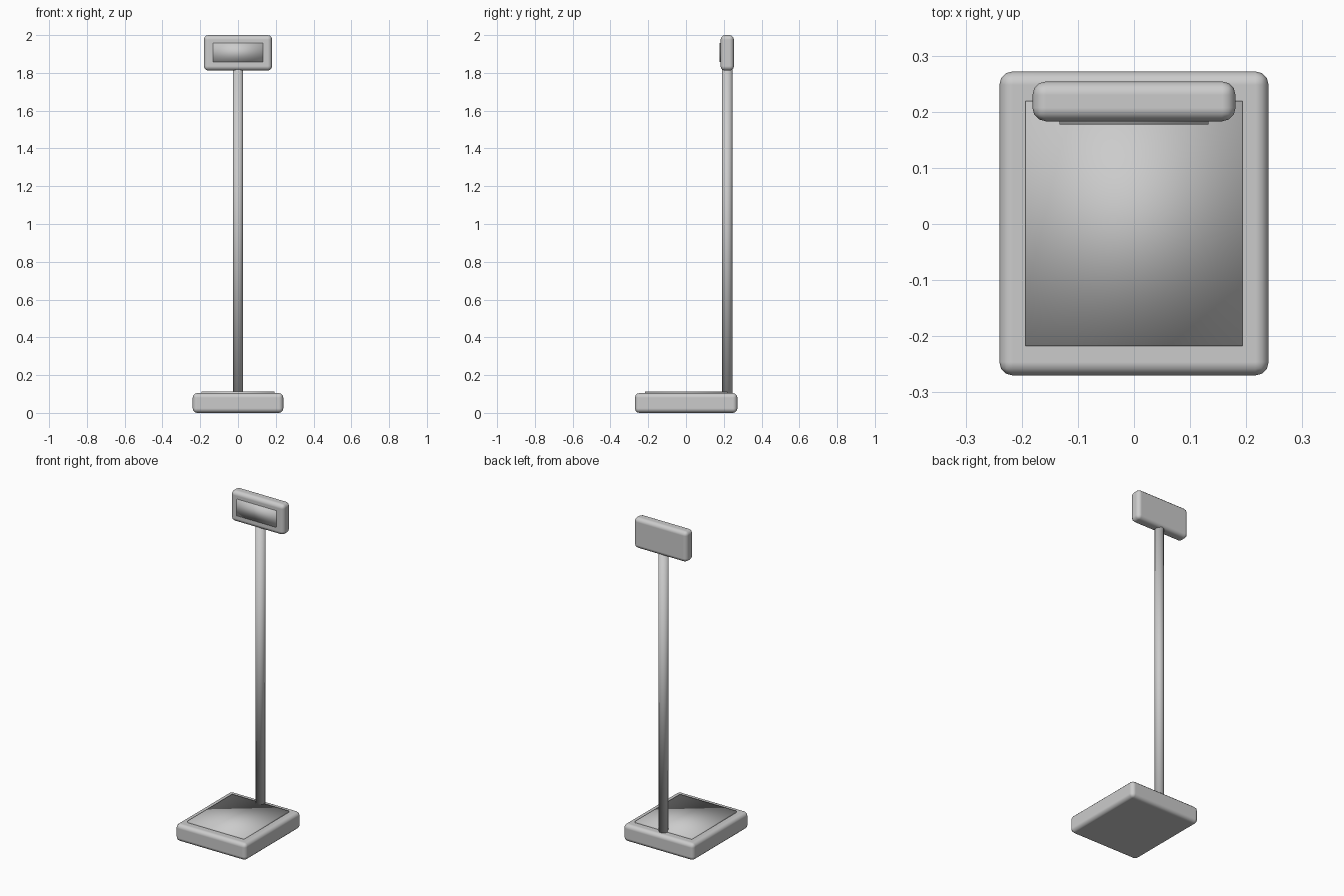
import bpy

cube = bpy.data.objects.get("Cube")
if cube:
    bpy.data.objects.remove(cube, do_unlink=True)

grey = bpy.data.materials.new("plain_grey")
grey.use_nodes = True
colour = (0.6, 0.6, 0.6, 1)
grey.diffuse_color = colour
grey.node_tree.nodes["Principled BSDF"].inputs["Base Color"].default_value = colour


def finish(obj, name):
    obj.name = name
    obj.data.materials.append(grey)
    for face in obj.data.polygons:
        face.use_smooth = True
    return obj


def box(name, low, high, bevel=0):
    """Smooth shaded box between two corners, with optional rounded edges."""
    centre = [(a + b) / 2 for a, b in zip(low, high)]
    bpy.ops.mesh.primitive_cube_add(size=1, location=centre)
    obj = bpy.context.object
    obj.scale = [b - a for a, b in zip(low, high)]
    bpy.ops.object.transform_apply(location=False, rotation=False, scale=True)
    finish(obj, name)
    if bevel:
        mod = obj.modifiers.new("rounded_edges", "BEVEL")
        mod.width = bevel
        mod.segments = 3
        mod.harden_normals = True
    return obj


# Weighing base and its raised platform
box("base", (-0.24, -0.27, 0), (0.24, 0.272, 0.105), 0.024)
box("platform", (-0.193, -0.217, 0.095), (0.193, 0.219, 0.114))

# Upright pole
bpy.ops.mesh.primitive_cylinder_add(vertices=32, radius=0.027, depth=1.74,
                                    location=(0, 0.218, 0.97))
finish(bpy.context.object, "pole")

# Display head and its screen
box("display_head", (-0.181, 0.183, 1.812), (0.181, 0.254, 2.0), 0.024)
box("screen", (-0.133, 0.177, 1.858), (0.133, 0.197, 1.958))
